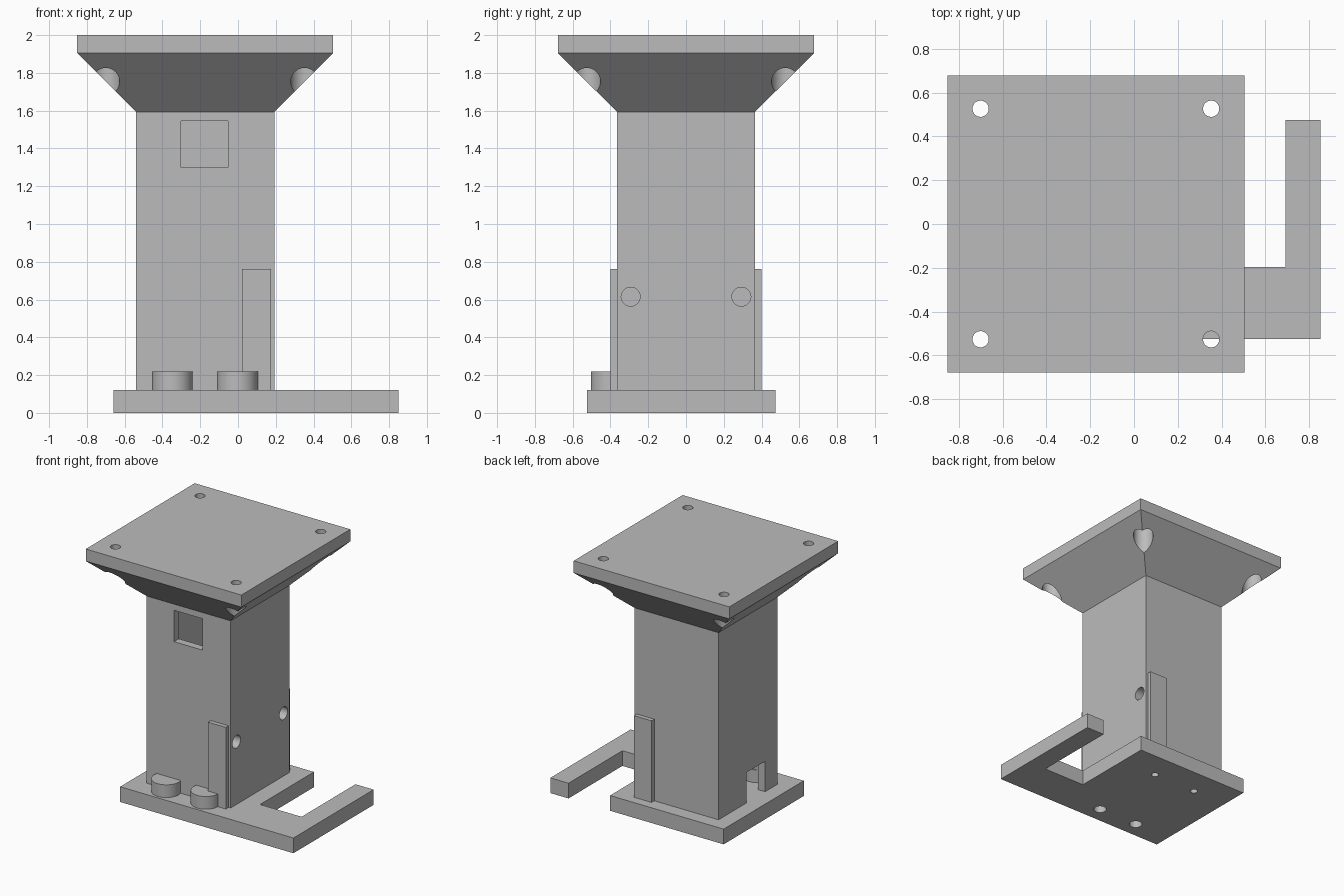
import bpy, bmesh
from mathutils import Matrix

if "Cube" in bpy.data.objects:
    bpy.data.objects.remove(bpy.data.objects["Cube"])

grey = bpy.data.materials.new("plain_grey")
grey.diffuse_color = (0.5, 0.5, 0.5, 1)
grey.use_nodes = True
grey.node_tree.nodes["Principled BSDF"].inputs["Base Color"].default_value = grey.diffuse_color


def finish(name, bm):
    bmesh.ops.recalc_face_normals(bm, faces=bm.faces)
    mesh = bpy.data.meshes.new(name)
    bm.to_mesh(mesh)
    bm.free()
    mesh.materials.append(grey)
    ob = bpy.data.objects.new(name, mesh)
    bpy.context.collection.objects.link(ob)
    return ob


def prism(name, points, z0, z1):
    """Extrude an outline upward."""
    bm = bmesh.new()
    face = bm.faces.new([bm.verts.new((x, y, z0)) for x, y in points])
    new = bmesh.ops.extrude_face_region(bm, geom=[face])["geom"]
    verts = [v for v in new if isinstance(v, bmesh.types.BMVert)]
    bmesh.ops.translate(bm, verts=verts, vec=(0, 0, z1 - z0))
    return finish(name, bm)


def box(name, x0, x1, y0, y1, z0, z1):
    return prism(name, [(x0, y0), (x1, y0), (x1, y1), (x0, y1)], z0, z1)


def cylinder(name, centre, r, length, axis="Z"):
    bm = bmesh.new()
    rot = Matrix.Rotation(1.5707963, 4, "Y") if axis == "X" else Matrix()
    bmesh.ops.create_cone(bm, cap_ends=True, segments=48, radius1=r, radius2=r,
                          depth=length, matrix=Matrix.Translation(centre) @ rot)
    return finish(name, bm)


def combine(ob, tool, op="DIFFERENCE"):
    """Apply a boolean and discard the tool."""
    mod = ob.modifiers.new("boolean", "BOOLEAN")
    mod.operation, mod.object, mod.solver = op, tool, "EXACT"
    bpy.context.view_layer.objects.active = ob
    bpy.ops.object.modifier_apply(modifier=mod.name)
    bpy.data.objects.remove(tool)


CX = -0.174           # column axis
HALF, TOP_HALF = 0.366, 0.678
Z_BASE, Z_NECK, Z_PLATE = 0.12, 1.594, 1.905

# Base plate with hooked arm
base = prism("base_plate", [(-0.66, -0.524), (0.85, -0.524), (0.85, 0.474), (0.692, 0.474),
                            (0.692, -0.197), (0.33, -0.197), (0.33, 0.474), (-0.66, 0.474)],
             0, Z_BASE)
for x in (-0.362, 0.015):
    combine(base, cylinder("cutter", (x, 0.258, 0.06), 0.027, 0.3))

# Round front lugs, with blind holes from underneath
for x in (-0.347, -0.003):
    lug = cylinder("front_lug", (x, -0.396, 0.16), 0.108, 0.12)
    combine(base, lug, "UNION")
    combine(base, cylinder("cutter", (x, -0.396, 0.06), 0.047, 0.22))

# Hollow column
column = box("column", CX - HALF, CX + HALF, -HALF, HALF, Z_BASE, Z_NECK)
IN = HALF - 0.06
combine(column, box("cutter", CX - IN, CX + IN, -IN, IN, 0, 1.8))

# Corner screw blocks and their holes
for s in (-1, 1):
    ya, yb = sorted((s * 0.19, s * 0.4))
    combine(column, box("screw_block", 0.02, 0.174, ya, yb, Z_BASE, 0.763), "UNION")
    combine(column, cylinder("cutter", (0.14, s * 0.293, 0.615), 0.05, 0.2, "X"))

# Front window and left cable notch
combine(column, box("cutter", -0.302, -0.053, -0.5, -0.25, 1.298, 1.545))
combine(column, box("cutter", -0.7, -0.44, -0.213, 0.02, 0.0, 0.36))

# Flared head with top plate
bm = bmesh.new()
rings = [[bm.verts.new((CX + sx * h, sy * h, z)) for sx, sy in ((-1, -1), (1, -1), (1, 1), (-1, 1))]
         for h, z in ((HALF, Z_NECK), (TOP_HALF, Z_PLATE), (TOP_HALF, 2.0))]
for lo, hi in zip(rings, rings[1:]):
    for i in range(4):
        j = (i + 1) % 4
        bm.faces.new((lo[i], lo[j], hi[j], hi[i]))
bm.faces.new(rings[0][::-1])
bm.faces.new(rings[-1])
head = finish("flared_head", bm)

# Corner bolt holes with wider clearance below the plate
for sx in (-1, 1):
    for sy in (-1, 1):
        x, y = CX + sx * 0.526, sy * 0.526
        combine(head, cylinder("cutter", (x, y, 1.9), 0.037, 0.8))
        combine(head, cylinder("cutter", (x, y, Z_PLATE - 0.25), 0.073, 0.5))

# Smooth the round walls, keep edges sharp
for ob in (base, column, head):
    bpy.ops.object.select_all(action="DESELECT")
    ob.select_set(True)
    bpy.context.view_layer.objects.active = ob
    bpy.ops.object.shade_smooth_by_angle(angle=0.5)
